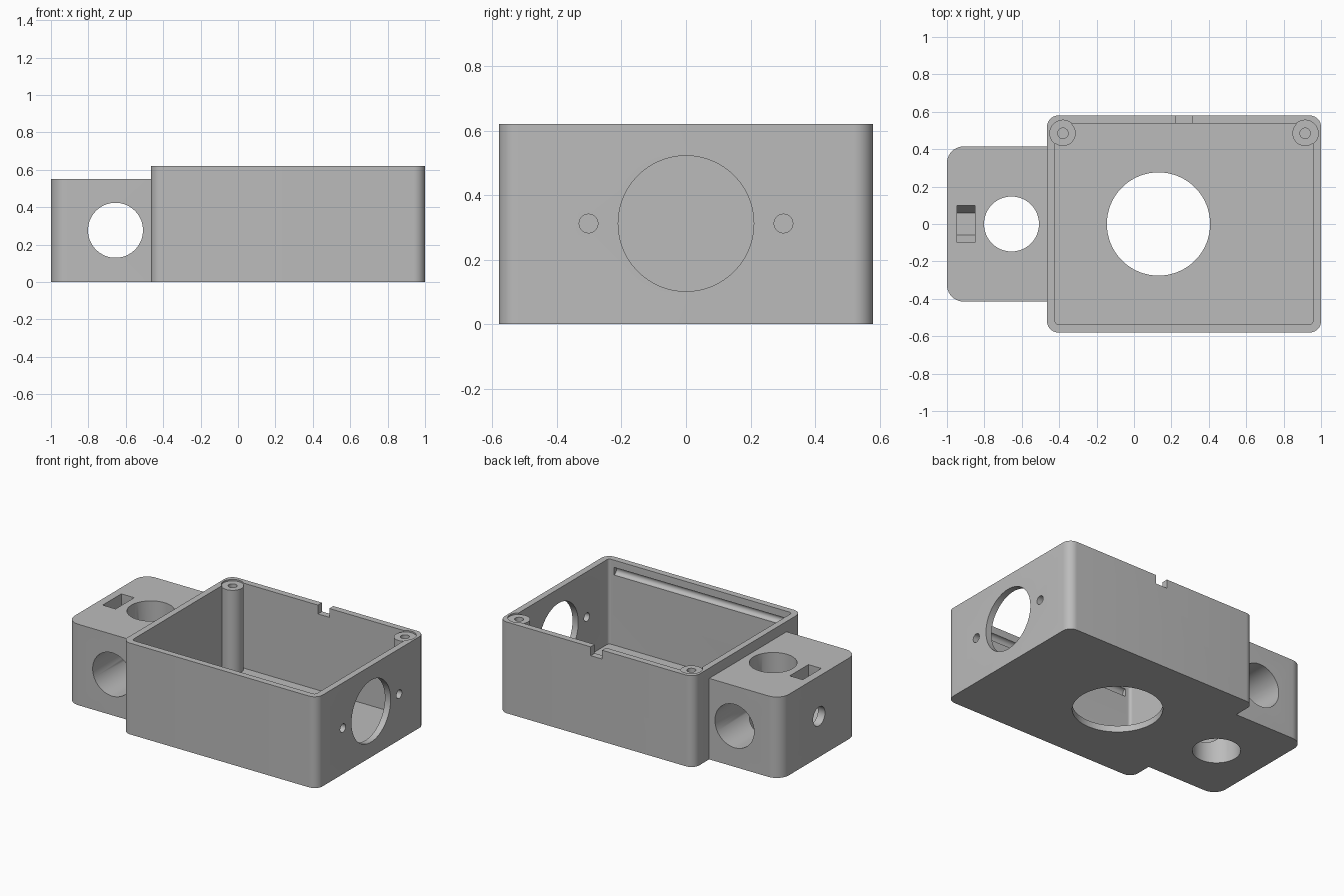
import bpy
import bmesh
import math
from mathutils import Matrix, Vector

if "Cube" in bpy.data.objects:
    bpy.data.objects.remove(bpy.data.objects["Cube"], do_unlink=True)

grey = bpy.data.materials.new("plain grey")
grey.use_nodes = True
COLOUR = (0.5, 0.5, 0.5, 1)
grey.diffuse_color = COLOUR
grey.node_tree.nodes["Principled BSDF"].inputs["Base Color"].default_value = COLOUR

WALL, HEIGHT = 0.043, 0.62
CENTRE_X = 0.2675
AXES = {"X": Matrix.Rotation(math.pi / 2, 4, "Y"),
        "Y": Matrix.Rotation(math.pi / 2, 4, "X"),
        "Z": Matrix.Identity(4)}


def finish(name, bm):
    mesh = bpy.data.meshes.new(name)
    bm.to_mesh(mesh)
    bm.free()
    mesh.materials.append(grey)
    obj = bpy.data.objects.new(name, mesh)
    bpy.context.collection.objects.link(obj)
    return obj


def box(name, low, high, radius=0.0, rounded=lambda edge: True):
    """Box between two corners; chosen upright edges are rounded."""
    low, high = Vector(low), Vector(high)
    bm = bmesh.new()
    bmesh.ops.create_cube(bm, size=1)
    for v in bm.verts:
        v.co = (low + high) / 2 + v.co * (high - low)
    if radius:
        upright = [e for e in bm.edges
                   if abs(e.verts[0].co.z - e.verts[1].co.z) > 0.1 and rounded(e)]
        bmesh.ops.bevel(bm, geom=upright, offset=radius, segments=10,
                        profile=0.5, affect="EDGES")
    return finish(name, bm)


def cylinder(name, centre, radius, length, axis="Z", sides=64):
    bm = bmesh.new()
    bmesh.ops.create_cone(bm, cap_ends=True, segments=sides, radius1=radius,
                          radius2=radius, depth=length,
                          matrix=Matrix.Translation(centre) @ AXES[axis])
    return finish(name, bm)


def combine(body, tool, operation="DIFFERENCE"):
    """Apply a boolean and discard the tool."""
    mod = body.modifiers.new("combine", "BOOLEAN")
    mod.object, mod.operation, mod.solver = tool, operation, "EXACT"
    graph = bpy.context.evaluated_depsgraph_get()
    mesh = bpy.data.meshes.new_from_object(body.evaluated_get(graph))
    body.modifiers.clear()
    body.data = mesh
    bpy.data.objects.remove(tool, do_unlink=True)


# Open case with rounded corners
case = box("enclosure", (-0.465, -0.58, 0), (1, 0.58, HEIGHT), 0.06)
combine(case, box("cavity", (-0.465 + WALL, -0.58 + WALL, WALL),
                  (1 - WALL, 0.58 - WALL, 1), 0.02))

# Clamp block on the right-hand end
combine(case, box("clamp_block", (-1, -0.415, 0), (-0.445, 0.415, 0.55), 0.09,
                  lambda e: e.verts[0].co.x < -0.9), "UNION")

# Screw posts in the rear corners, slightly below the rim
for x in (-0.38, 0.915):
    combine(case, cylinder("screw_post", (x, 0.485, 0.32), 0.068, 0.596), "UNION")
    combine(case, cylinder("post_recess", (x, 0.485, 0.71), 0.07, 0.2))
    combine(case, cylinder("screw_hole", (x, 0.485, 0.5), 0.028, 0.4, sides=32))

# Floor opening, end opening and its two screw holes
combine(case, cylinder("floor_opening", (0.131, 0, 0), 0.276, 0.2, sides=96))
combine(case, cylinder("end_opening", (1, 0, 0.312), 0.21, 0.2, "X", 96))
for y in (-0.302, 0.302):
    combine(case, cylinder("end_screw_hole", (1, y, 0.312), 0.029, 0.2, "X", 32))

# Rim notch at the back and lid groove inside the front wall
combine(case, box("rim_notch", (0.225, 0.5, 0.56), (0.31, 0.7, 0.7)))
combine(case, cylinder("lid_groove", (CENTRE_X, -0.537, 0.545), 0.026, 1.3, "X", 32))

# Crossing tube bores in the clamp block
for axis in "YZ":
    combine(case, cylinder("tube_bore", (-0.655, 0, 0.277), 0.147, 1.2, axis))

# Clamp bolt hole and hexagonal nut slot open to the top
combine(case, cylinder("bolt_hole", (-0.88, 0, 0.277), 0.064, 0.5, "X", 32))
combine(case, cylinder("nut_pocket", (-0.8985, 0, 0.277), 0.1 / math.cos(math.pi / 6),
                       0.097, "X", 6))
combine(case, box("nut_slot", (-0.947, -0.1, 0.277), (-0.85, 0.1, 0.7)))

# Smooth curved walls, crisp edges
bpy.ops.object.select_all(action="DESELECT")
case.select_set(True)
bpy.context.view_layer.objects.active = case
bpy.ops.object.shade_smooth_by_angle(angle=math.radians(30))
